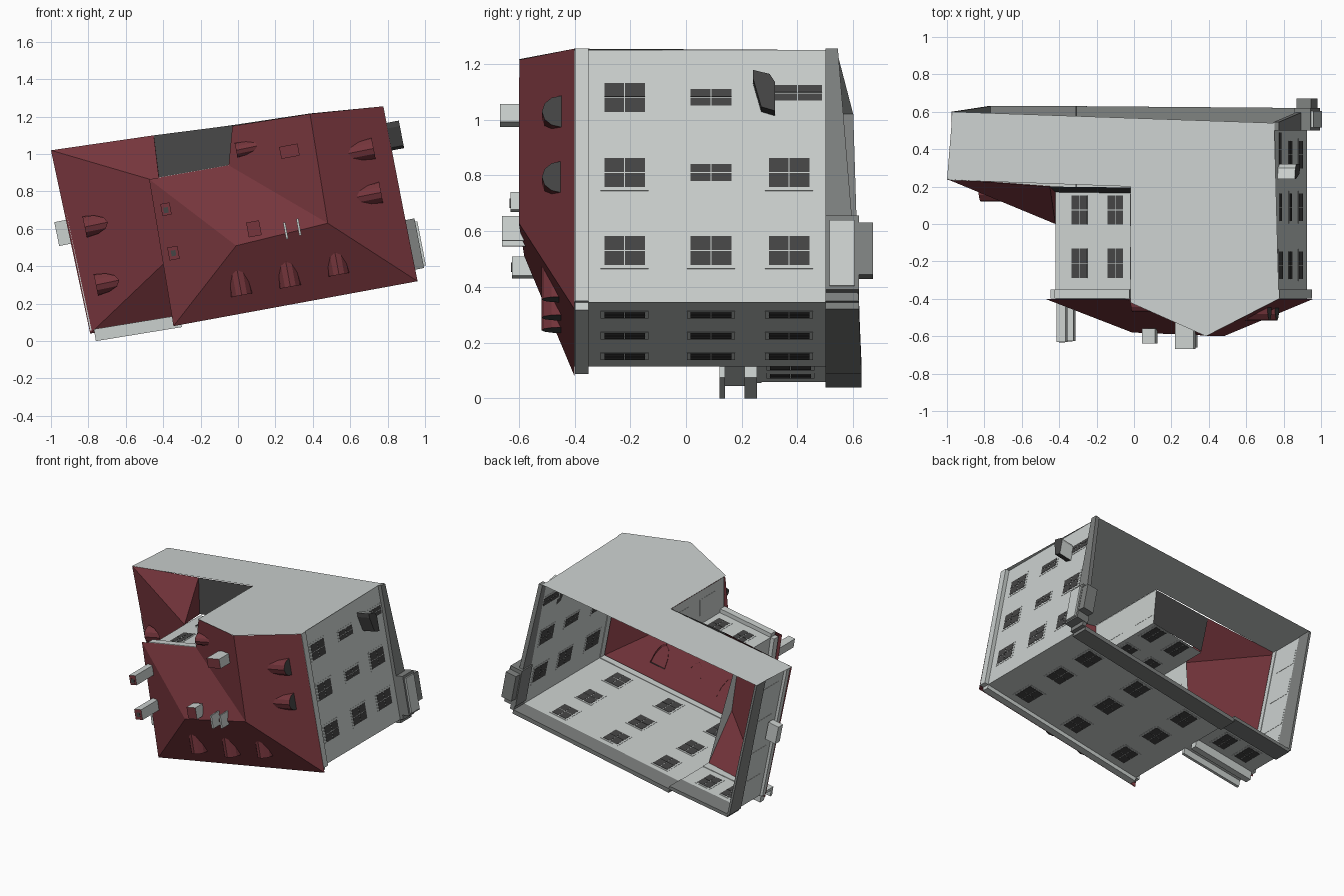
import bpy, math
from mathutils import Vector

if "Cube" in bpy.data.objects:
    bpy.data.objects.remove(bpy.data.objects["Cube"])


def material(name, r, g, b):
    m = bpy.data.materials.new(name)
    m.diffuse_color = (r, g, b, 1)
    m.use_nodes = True
    m.node_tree.nodes["Principled BSDF"].inputs["Base Color"].default_value = m.diffuse_color
    return m


MATS = [material("light_grey_plaster", 0.60, 0.635, 0.62),
        material("red_roof", 0.18, 0.036, 0.045),
        material("dark_grey", 0.06, 0.06, 0.06),
        material("mid_grey_stone", 0.21, 0.22, 0.215)]
WALL, RED, DARK, STONE = range(4)


def make(name, verts, faces, ids):
    me = bpy.data.meshes.new(name)
    me.from_pydata([tuple(v) for v in verts], [], faces)
    for m in MATS:
        me.materials.append(m)
    for poly in me.polygons:
        poly.material_index = ids if isinstance(ids, int) else ids[poly.index]
    me.update()
    ob = bpy.data.objects.new(name, me)
    bpy.context.collection.objects.link(ob)
    return ob


def axes(p, q):
    """Direction along a plan segment (x, z) and its outward normal."""
    u = Vector((q[0] - p[0], 0, q[1] - p[1])).normalized()
    return u, Vector((u.z, 0, -u.x))


BOX = [(0, 1, 3, 2), (4, 6, 7, 5), (0, 4, 5, 1), (2, 3, 7, 6), (0, 2, 6, 4), (1, 5, 7, 3)]


def box(name, c, u, n, su, sy, sn, mat=WALL, cap=None):
    """Oriented box; cap gives the face looking to -y its own colour."""
    c = Vector(c)
    vs = [c + u * (i * su / 2) + Vector((0, j * sy / 2, 0)) + n * (k * sn / 2)
          for i in (-1, 1) for j in (-1, 1) for k in (-1, 1)]
    ids = [mat] * 6
    if cap is not None:
        ids[2] = cap
    return make(name, vs, BOX, ids)


def beam(name, p, q, y0, yp, yq, out, mat=WALL):
    """Band along a wall, from height y0 to yp / yq at its two ends."""
    u, n = axes(p, q)
    vs = []
    for pt, y1 in ((p, yp), (q, yq)):
        for y in (y0, y1):
            for k in (-0.004, out):
                vs.append(Vector((pt[0], y, pt[1])) + n * k)
    make(name, vs, BOX, mat)


def window(p, q, t, y, w=0.115, h=0.15, glass=True):
    u, n = axes(p, q)
    c = Vector((p[0] + (q[0] - p[0]) * t, y, p[1] + (q[1] - p[1]) * t))
    box("window_frame", c, u, n, w + 0.022, h + 0.022, 0.003)
    if glass:
        for i in (-1, 1):
            for j in (-1, 1):
                box("window_pane", c + u * (i * w / 4) + Vector((0, j * h / 4, 0)),
                    u, n, w / 2 - 0.004, h / 2 - 0.004, 0.006, DARK)


def dormer(x, z, y, n, slope, w=0.115, h=0.07):
    """Arched dormer whose barrel runs back into the roof slope."""
    u = Vector((-n.z, 0, n.x))
    N = 6
    prof = [(math.cos(math.pi * i / N) * w / 2, math.sin(math.pi * i / N) * h) for i in range(N + 1)]
    front = [Vector((x, y - b, z)) + u * a for a, b in prof]
    back = [f - n * (b / slope) for f, (a, b) in zip(front, prof)]
    m = N + 1
    faces = [(i, i + 1, i + 1 + m, i + m) for i in range(N)] + [tuple(range(m))]
    make("dormer", front + back, faces, [RED] * N + [DARK])


def wall(name, p, q, a0, a1, b0, b1):
    """Wall from p (heights a0..a1) to q (heights b0..b1)."""
    make(name, [(p[0], a0, p[1]), (q[0], b0, q[1]), (q[0], b1, q[1]), (p[0], a1, p[1])],
         [(0, 1, 2, 3)], WALL)


# Main hipped roof
EA, EB, EC = (-0.345, 0.08), (0.96, 0.32), (0.775, 1.255)
EE, EF, EH = (-0.03, 1.15), (-0.05, 0.94), (-0.475, 0.865)
rv = [(p[0], -0.4, p[1]) for p in (EA, EB, EC, EE, EF, EH)]
rv += [(-0.01, -0.58, 0.51), (0.48, -0.60, 0.63), (0.385, -0.598, 1.215)]
make("main_roof", rv, [(0, 1, 7, 6), (1, 2, 8, 7), (0, 6, 5), (5, 6, 7, 4), (4, 7, 8, 3)], RED)

# Low side wing: lean-to roof and flat roof in the yard
lv = [(-0.79, 0.24, 0.04), (-1.0, 0.24, 1.02), (-0.45, 0.20, 1.1), (-0.42, 0.17, 0.86),
      (-0.42, 0.0, 0.85), (-0.36, 0.0, 0.45), (-0.31, 0.2, 0.125)]
make("lean_to_roof", lv, [(0, 5, 4, 1), (1, 4, 2), (2, 4, 3), (0, 6, 5)], RED)
make("flat_roof", [lv[2], (-0.02, 0.195, 1.155), (-0.02, 0.165, 0.92), lv[3]], [(0, 1, 2, 3)], DARK)

# Tall party wall closing the rear end
make("party_wall", [(-0.97, 0.6, 1.02), (-1.0, 0.235, 1.02), (-0.02, 0.2, 1.156),
                    (-0.02, -0.42, 1.156), (0.385, -0.6, 1.217), (0.775, -0.4, 1.255),
                    (0.75, 0.54, 1.25)], [(0, 1, 2, 3, 4, 5, 6)], WALL)

# Main walls (street and right walls stand on the stone plinth)
WA, WB, WC = (-0.31, 0.115), (0.925, 0.345), (0.75, 1.25)
WE, WF, WH = (-0.02, 1.155), (-0.02, 0.92), (-0.42, 0.85)
wall("street_wall", WA, WB, -0.4, 0.5, -0.4, 0.5)
wall("right_wall", WB, WC, -0.4, 0.5, -0.4, 0.5)
wall("yard_wall", WF, WH, -0.4, 0.17, -0.4, 0.17)
wall("yard_side_wall", WE, WF, -0.4, 0.2, -0.4, 0.17)
wall("upper_left_wall", WH, WA, -0.4, 0.02, -0.4, 0.2)
# Side wing walls
LA, LB, LC = (-0.77, 0.06), (-0.31, 0.135), (-0.965, 1.02)
wall("wing_front_wall", LA, LB, 0.2, 0.5, 0.2, 0.5)
wall("wing_left_wall", LC, LA, 0.24, 0.5, 0.24, 0.5)

# Cornices, plinths and ledges
for p, q in ((WA, WB), (WB, WC), (WF, WH), (WH, WA)):
    beam("cornice", p, q, -0.399, -0.35, -0.35, 0.028)
beam("street_plinth", WA, WB, 0.5, 0.63, 0.62, 0.025, STONE)
beam("right_plinth", WB, WC, 0.5, 0.62, 0.545, 0.025, STONE)
beam("wing_plinth", LA, LB, 0.5, 0.63, 0.63, 0.02, STONE)
beam("wing_left_plinth", LC, LA, 0.5, 0.6, 0.63, 0.012, STONE)
beam("wing_parapet", LA, LB, 0.12, 0.14, 0.14, 0.061)
beam("wing_parapet_wall", LA, LB, 0.14, 0.21, 0.21, 0.015)
beam("wing_ledge", LA, LB, 0.21, 0.255, 0.255, 0.061)
beam("wing_left_cornice", LC, LA, 0.235, 0.27, 0.27, 0.02)

# Windows: three rows on the street and right sides, two in the yard
ROWS = (-0.22, 0.09, 0.37)
for r, y in enumerate(ROWS):
    for t in (0.165, 0.485, 0.81):
        window(WA, WB, t, y)
    for k, z in enumerate((0.53, 0.81, 1.08)):
        if (r, k) != (2, 2):
            window(WB, WC, (z - 0.345) / 0.905, y, 0.065 if r == 1 and k else 0.11)
for y in (-0.21, 0.075):
    for t in (0.2, 0.68):
        window(WF, WH, t, y, 0.09, 0.16)
    window(WE, WF, 0.5, y, 0.09, glass=False)
for t in (0.3, 0.7):
    window(LA, LB, t, 0.375, 0.1)
for t in (0.15, 0.4, 0.65, 0.87):
    window(LC, LA, t, 0.4, 0.1, glass=False)

# Dormers on all slopes
nf, nr, nl = axes(EA, EB)[1], axes(EB, EC)[1], Vector((-0.979, 0, -0.204))
for x, z in ((0.02, 0.245), (0.28, 0.29), (0.54, 0.355)):
    dormer(x, z, -0.448, nf, 0.5)
for x, z in ((0.725, 1.03), (0.765, 0.795)):
    dormer(x, z, -0.447, nr, 0.49)
for x, z in ((-0.82, 0.61), (-0.76, 0.3)):
    dormer(x, z, 0.19, nl, 0.55)
dormer(-0.01, 1.02, -0.415, nl, 0.45, 0.08, 0.055)

# Chimneys with red tops, and a pair of thin roof vents
uf = axes(EA, EB)[0]
for x, z, base, top, w, d in ((-0.385, 0.705, -0.4, -0.63, 0.05, 0.065),
                              (-0.345, 0.47, -0.4, -0.625, 0.055, 0.07),
                              (0.275, 1.015, -0.53, -0.667, 0.1, 0.065),
                              (0.085, 0.6, -0.56, -0.64, 0.07, 0.08)):
    box("chimney", (x, (top + base) / 2, z), uf, nf, w, base - top, d, WALL, RED)
for x, z, y in ((-0.385, 0.7, -0.63), (-0.345, 0.47, -0.625)):
    box("chimney_flue", (x, y, z), uf, nf, 0.025, 0.006, 0.03, DARK)
for x, z in ((0.255, 0.59), (0.325, 0.61)):
    box("roof_vent", (x, -0.605, z), uf, nf, 0.012, 0.11, 0.09)

# Right door with dark canopy, and the entrance steps
ur, nr2 = axes(WB, WC)
c = Vector((0.82, 0.0, 1.095))
prof = [(-0.075, 0.32), (-0.06, 0.27), (0.045, 0.24), (0.075, 0.24), (0.06, 0.3), (0.03, 0.32)]
cv = [c + Vector((0, y, 0)) + ur * a + nr2 * k for k in (-0.04, 0.055) for a, y in prof]
make("door_canopy", cv, [(0, 1, 2, 3, 4, 5), (11, 10, 9, 8, 7, 6)] +
     [(i, (i + 1) % 6, (i + 1) % 6 + 6, i + 6) for i in range(6)],
     [DARK, DARK, DARK, DARK, DARK, WALL, WALL, WALL])
window(WB, WC, 0.83, 0.4, 0.06, 0.18)
box("entrance_block", (0.925, 0.56, 0.515), ur, nr2, 0.27, 0.12, 0.09, STONE)
box("entrance_lower_step", (0.925, 0.635, 0.53), ur, nr2, 0.19, 0.07, 0.08, STONE)
box("entrance_outer_step", (0.967, 0.56, 0.52), ur, nr2, 0.24, 0.09, 0.03)

# Left entrance canopy
ul, nl2 = axes(LC, LA)
box("left_canopy", (-0.93, 0.34, 0.58), ul, nl2, 0.13, 0.05, 0.08)
